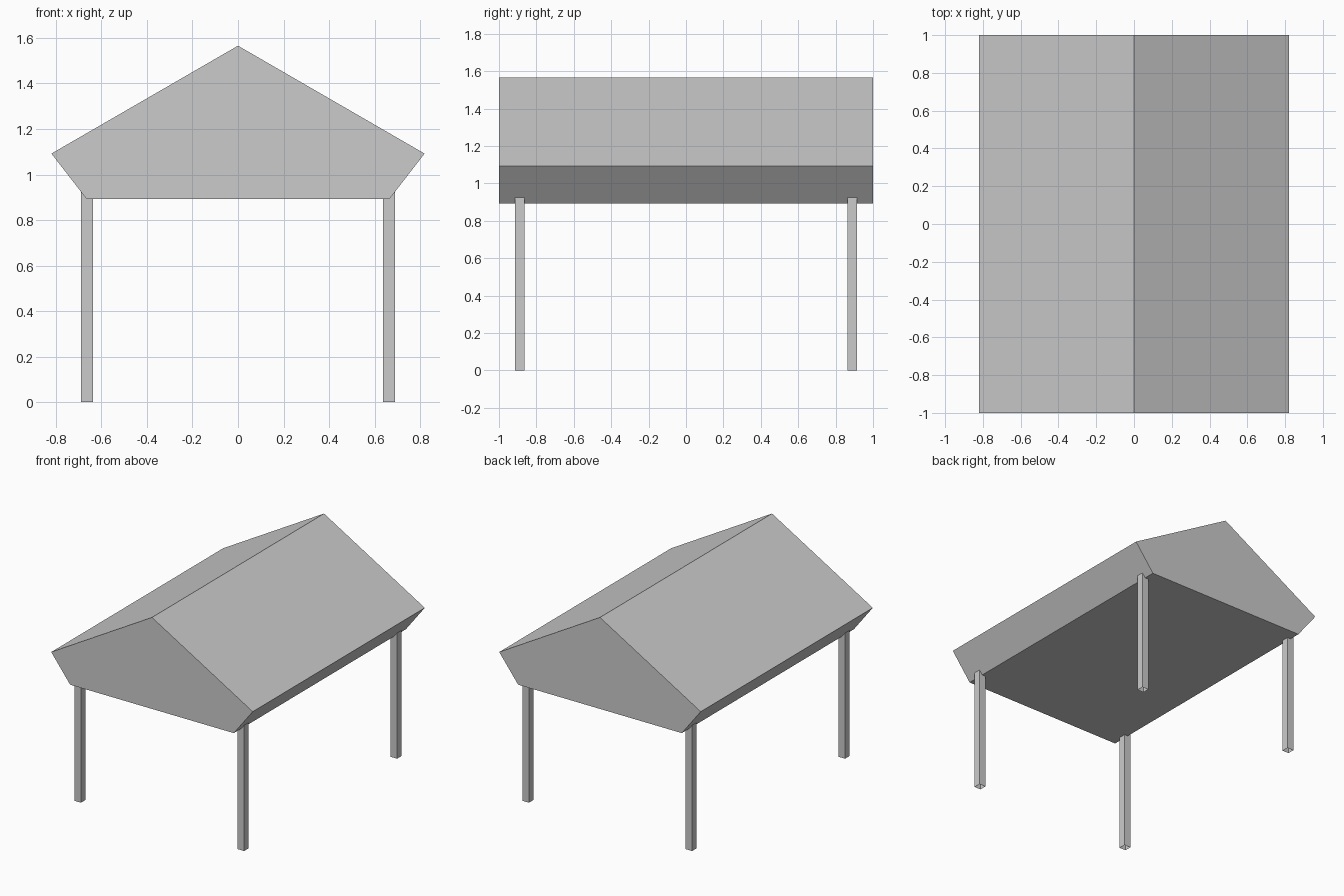
import bpy, bmesh

if "Cube" in bpy.data.objects:
    bpy.data.objects.remove(bpy.data.objects["Cube"])


def prism(name, profile, offset, caps=True):
    """Extrude a closed 3D outline along offset; caps=False leaves an open tube."""
    bm = bmesh.new()
    base = bm.faces.new([bm.verts.new(p) for p in profile])
    top = bmesh.ops.extrude_face_region(bm, geom=[base], use_keep_orig=True)["geom"]
    bmesh.ops.translate(bm, vec=offset,
                        verts=[g for g in top if isinstance(g, bmesh.types.BMVert)])
    if not caps:
        ends = [base] + [g for g in top if isinstance(g, bmesh.types.BMFace)]
        bmesh.ops.delete(bm, geom=ends, context='FACES_ONLY')
    bmesh.ops.recalc_face_normals(bm, faces=bm.faces)
    mesh = bpy.data.meshes.new(name)
    bm.to_mesh(mesh)
    bm.free()
    obj = bpy.data.objects.new(name, mesh)
    bpy.context.collection.objects.link(obj)
    return obj


# Gabled roof block: ridge, overhanging eaves, narrower underside
half = [(0.82, 1.092), (0.666, 0.893)]
outline = [(0, 1.566)] + half + [(-x, z) for x, z in reversed(half)]
prism("roof", [(x, -1, z) for x, z in outline], (0, 2, 0))

# Four square posts, open-ended, running slightly up into the roof
PX, PY, R, H = 0.664, 0.889, 0.0265, 0.928
for sy, end in ((-1, "front"), (1, "back")):
    for sx, side in ((-1, "left"), (1, "right")):
        square = [(sx * PX + dx * R, sy * PY + dy * R, 0)
                  for dx, dy in ((-1, -1), (1, -1), (1, 1), (-1, 1))]
        prism(f"{end}_{side}_post", square, (0, 0, H), caps=False)
